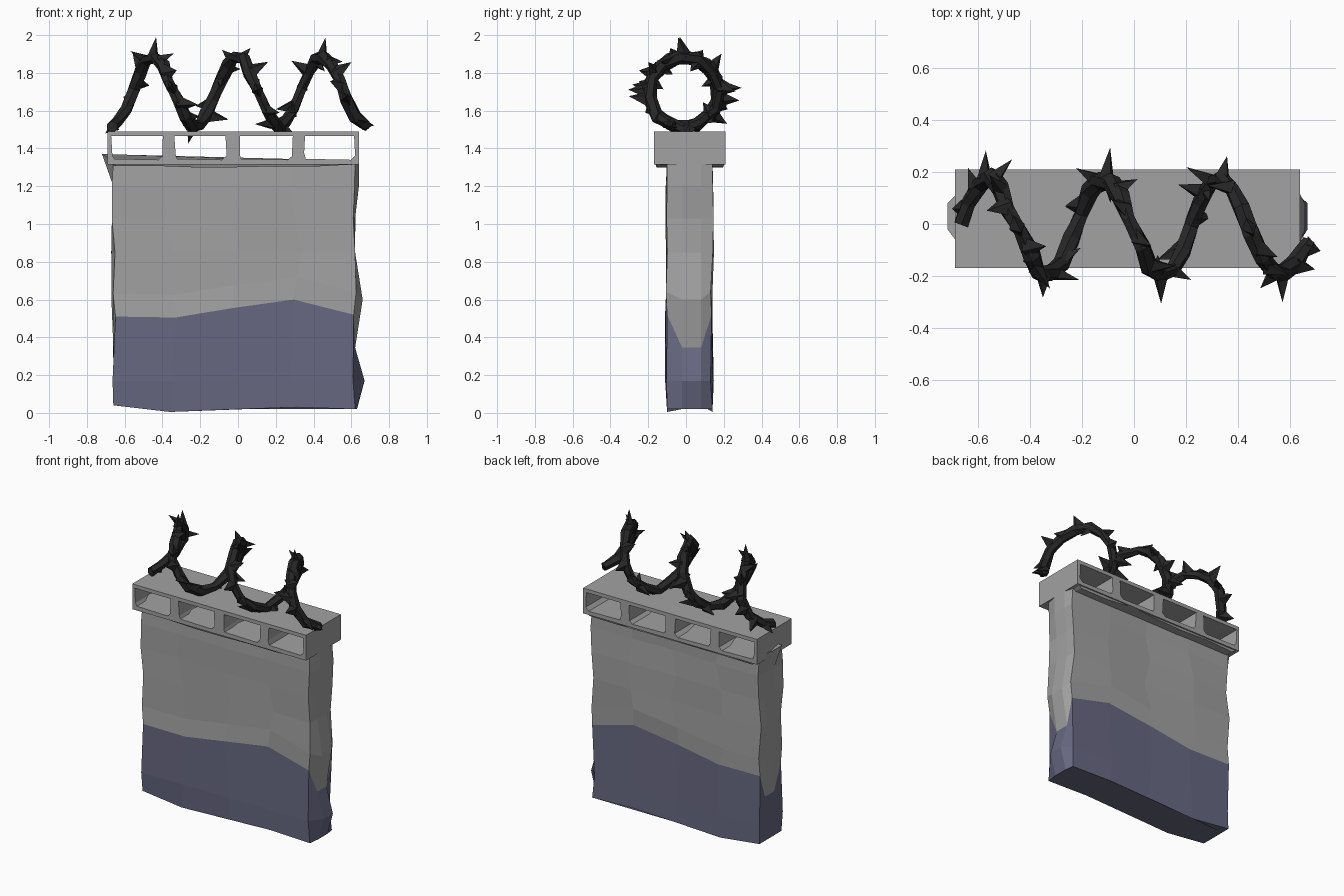
import bpy, bmesh, math, random
from mathutils import Vector

if "Cube" in bpy.data.objects:
    bpy.data.objects.remove(bpy.data.objects["Cube"])

random.seed(7)


def material(name, col):
    m = bpy.data.materials.new(name)
    m.diffuse_color = (*col, 1)
    m.use_nodes = True
    m.node_tree.nodes["Principled BSDF"].inputs["Base Color"].default_value = m.diffuse_color
    return m


STONE = material("grey concrete", (0.36, 0.36, 0.36))
BLUE = material("blue paint", (0.135, 0.138, 0.22))
IRON = material("black iron", (0.02, 0.02, 0.02))


def finish(name, bm, *mats):
    bmesh.ops.recalc_face_normals(bm, faces=bm.faces)
    me = bpy.data.meshes.new(name)
    bm.to_mesh(me)
    bm.free()
    for m in mats:
        me.materials.append(m)
    ob = bpy.data.objects.new(name, me)
    bpy.context.collection.objects.link(ob)
    return ob


def loft(bm, rings, cap=True):
    """Join closed vertex rings with quads; returns faces per band."""
    bands, n = [], len(rings[0])
    for a, b in zip(rings, rings[1:]):
        bands.append([bm.faces.new((a[i], a[(i + 1) % n], b[(i + 1) % n], b[i])) for i in range(n)])
    if cap:
        bands[0].append(bm.faces.new(rings[0]))
        bands[-1].append(bm.faces.new(rings[-1]))
    return bands


# Wall slab: rough lofted outline, lower bands painted blue
cols = [-0.66, -0.36, 0.0, 0.31, 0.62]
outline = [(x, -0.10) for x in cols] + [(0.62, -0.02), (0.62, 0.08)]
outline += [(x, 0.14) for x in reversed(cols)] + [(-0.66, 0.08), (-0.66, -0.02)]
base_z = dict(zip(cols, [0.04, 0.005, 0.02, 0.03, 0.02]))
line_z = dict(zip(cols, [0.51, 0.505, 0.555, 0.60, 0.52]))
levels = [0, 0.17, None, 0.60, 0.85, 1.03, 1.2, 1.335]     # None = paint line
bump_r = [0.01, 0.05, 0.0, 0.04, 0.0, 0.0, 0.02, 0.02]
bump_l = [0.0, 0.0, 0.0, 0.01, 0.01, 0.0, 0.0, 0.06]
bm = bmesh.new()
rings = []
for k, lv in enumerate(levels):
    ring = []
    for i, (x, y) in enumerate(outline):
        side = -0.1 < y < 0.14
        if lv is None:
            z = 0.345 if side else line_z[x]
        elif lv == 0:
            z = base_z[x]
        elif lv == 0.60:
            z = 0.60 if side else line_z[x] + 0.12
        else:
            z = lv
        if side:
            x += bump_r[k] if x > 0 else -bump_l[k]
            if k == 7 and x < 0:
                z = 1.37
        elif 0 < k < 7:
            x += random.uniform(-0.012, 0.012) if abs(x) > 0.5 else random.uniform(-0.04, 0.04)
            y += random.uniform(-0.012, 0.008)
        ring.append(bm.verts.new((x, y, z)))
    rings.append(ring)
for k, band in enumerate(loft(bm, rings)):
    for f in band:
        f.material_index = 1 if k < 2 else 0
finish("wall_slab", bm, STONE, BLUE)

# Pierced coping: four window cells with tunnels running front to back
edges = [-0.69, -0.365, -0.025, 0.315, 0.64]
holes = [(-0.665, -0.40), (-0.33, -0.06), (0.01, 0.285), (0.35, 0.62)]
zb, zt, yf, yb = 1.315, 1.49, -0.17, 0.21
bm = bmesh.new()
for (x0, x1), (h0, h1) in zip(zip(edges, edges[1:]), holes):
    j = lambda: random.uniform(-0.007, 0.007)
    inner2d = [(h0 + 0.012 + j(), 1.345), (h1 - 0.02 + j(), 1.34), (h1, 1.365 + j()),
               (h1 + j(), 1.465), (h0 + j(), 1.465), (h0, 1.37 + j())]
    outer2d = [(x0, zb), (x1, zb), (x1, zt), (x0, zt)]
    inner, outer = [], []
    for y in (yf, yb):
        o = [bm.verts.new((x, y, z)) for x, z in outer2d]
        h = [bm.verts.new((x, y, z)) for x, z in inner2d]
        bm.faces.new((o[0], o[1], h[1], h[0]))
        bm.faces.new((o[1], o[2], h[3], h[2], h[1]))
        bm.faces.new((o[2], o[3], h[4], h[3]))
        bm.faces.new((o[3], o[0], h[0], h[5], h[4]))
        inner.append(h)
        outer.append(o)
    loft(bm, inner, cap=False)
    for i in range(4):
        if i == 1 and x1 < 0.6 or i == 3 and x0 > -0.6:
            continue                                        # no walls between cells
        n = (i + 1) % 4
        bm.faces.new((outer[0][i], outer[0][n], outer[1][n], outer[1][i]))
bmesh.ops.remove_doubles(bm, verts=bm.verts, dist=0.0005)
finish("pierced_coping", bm, STONE)

# Ragged mortar bed under the coping
bm = bmesh.new()
rings = []
for s, z in ((0.95, 1.298), (1.0, 1.325)):
    pts = [(-0.68 + 1.31 * i / 6, -0.165) for i in range(7)]
    pts += [(x, 0.205) for x, _ in reversed(pts)]
    rings.append([bm.verts.new((x * s, 0.02 + (y - 0.02) * s, z + (random.uniform(0, 0.02) if s < 1 else 0)))
                  for x, y in pts])
loft(bm, rings)
finish("mortar_bed", bm, STONE)


# Barbed wire: six-sided helix along x
def wire(t):
    a = math.tau * t
    x = -0.675 + 0.447 * t + max(0, t - 2.75) * 0.15
    return Vector((x, -0.01 + 0.187 * math.sin(a), 1.697 - 0.187 * math.cos(a)))


bm = bmesh.new()
TURNS, STEPS, rings = 2.96, 34, []
for i in range(STEPS + 1):
    t = TURNS * i / STEPS
    p, d = wire(t), (wire(t + 0.01) - wire(t - 0.01)).normalized()
    u = d.cross(Vector((1, 0, 0))).normalized()
    v = d.cross(u)
    r = random.uniform(0.026, 0.038)
    p += Vector([random.uniform(-0.009, 0.009) for _ in range(3)])
    rings.append([bm.verts.new(p + r * (math.cos(b) * u + math.sin(b) * v))
                  for b in (math.tau * k / 6 for k in range(6))])
loft(bm, rings)


# Thorns: four-sided spikes; lean 0 points outward, +-90 degrees along x, 180 inward
def thorn(t, lean, length):
    p, d = wire(t), (wire(t + 0.01) - wire(t - 0.01)).normalized()
    out = Vector((0, math.sin(math.tau * t), -math.cos(math.tau * t)))
    w = math.radians(lean)
    n = (out * math.cos(w) + Vector((1, 0, 0)) * math.sin(w) + d * random.uniform(-0.4, 0.4)).normalized()
    s = d.cross(n).normalized()
    e = n.cross(s)
    base = [bm.verts.new(p + q) for q in (e * 0.048, s * 0.032, -e * 0.048, -s * 0.032)]
    tip = bm.verts.new(p + n * length)
    bm.faces.new(base)
    for k in range(4):
        bm.faces.new((base[k], base[(k + 1) % 4], tip))


for t in (0.5, 2.5):
    thorn(t, 5, 0.11)
for t, lean, length in ((0.06, -50, 0.07), (0.14, -20, 0.10), (0.22, 0, 0.11), (0.29, 50, 0.11),
                        (0.36, -30, 0.11), (0.43, -70, 0.10), (0.57, 70, 0.09), (0.66, 30, 0.10),
                        (0.73, 0, 0.09), (0.80, 75, 0.11), (0.88, 120, 0.09), (0.97, -20, 0.09),
                        (1.07, -60, 0.08), (1.14, 75, 0.12), (1.2, -60, 0.10), (1.27, 10, 0.12),
                        (1.36, 70, 0.09), (1.44, -40, 0.08), (1.54, 40, 0.08), (1.65, 75, 0.11),
                        (1.74, 0, 0.11), (1.83, 60, 0.09), (1.92, -75, 0.10), (2.03, 60, 0.08),
                        (2.12, -70, 0.11), (2.19, -60, 0.12), (2.27, 20, 0.09), (2.35, -70, 0.11),
                        (2.43, 150, 0.09), (2.58, 80, 0.08), (2.66, 60, 0.11), (2.72, -40, 0.08),
                        (2.78, 10, 0.11), (2.86, 60, 0.09), (2.93, 80, 0.06), (0.62, 180, 0.08),
                        (1.31, 180, 0.09), (2.14, 180, 0.08), (1.7, 180, 0.08)):
    thorn(t, lean, length)
finish("barbed_wire", bm, IRON)
